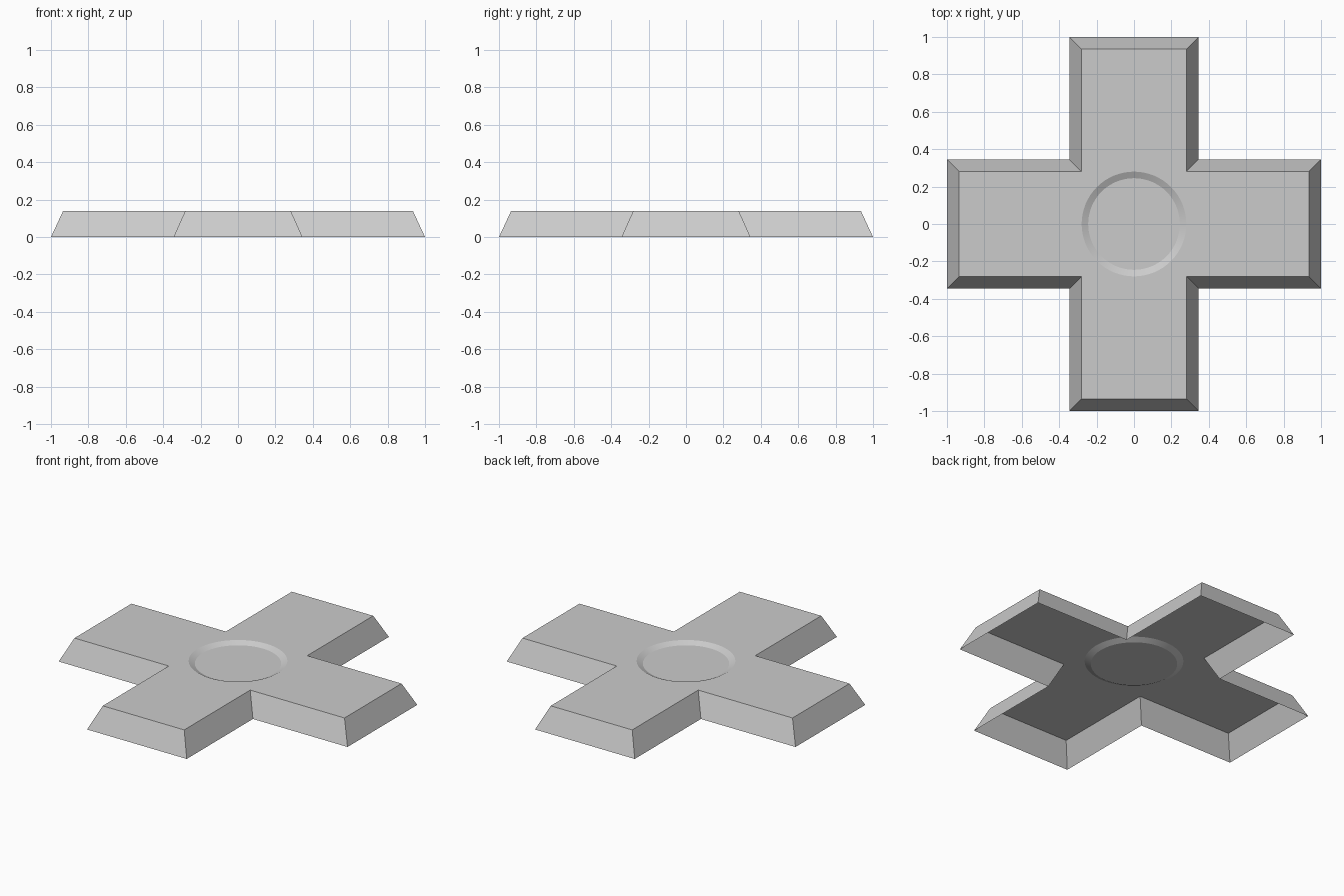
import bpy, bmesh
from math import cos, sin, pi, radians

if "Cube" in bpy.data.objects:
    bpy.data.objects.remove(bpy.data.objects["Cube"])

H = 0.14                 # plate height
DISH_Z = H - 0.017       # floor of the round recess


def cross_ring(bm, end, half, z):
    """Twelve-cornered plus outline, one arm (three corners) turned four times."""
    arm = [(end, -half), (end, half), (half, half)]
    verts = []
    for k in range(4):
        c, s = round(cos(k * pi / 2)), round(sin(k * pi / 2))
        verts += [bm.verts.new((x * c - y * s, x * s + y * c, z)) for x, y in arm]
    return verts


def circle_ring(bm, r, z, n=64):
    return [bm.verts.new((r * cos(2 * pi * i / n), r * sin(2 * pi * i / n), z))
            for i in range(n)]


def bridge(bm, a, b):
    n = len(a)
    for i in range(n):
        j = (i + 1) % n
        bm.faces.new((a[i], a[j], b[j], b[i]))


def loop_edges(bm, ring):
    n = len(ring)
    return [bm.edges.get((ring[i], ring[(i + 1) % n])) for i in range(n)]


bm = bmesh.new()

# Sloping outer walls, open underneath
base = cross_ring(bm, 1.0, 0.345, 0.0)
top = cross_ring(bm, 0.935, 0.282, H)
bridge(bm, base, top)

# Shallow round recess with sloped rim
rim = circle_ring(bm, 0.28, H)
floor = circle_ring(bm, 0.245, DISH_Z)
bridge(bm, rim, floor)
bm.faces.new(floor)

# Flat top between the plus outline and the recess
bmesh.ops.triangle_fill(bm, use_beauty=True, normal=(0, 0, 1),
                        edges=loop_edges(bm, top) + loop_edges(bm, rim))
bmesh.ops.recalc_face_normals(bm, faces=bm.faces)
bm.normal_update()
if sum(f.normal.z * f.calc_area() for f in bm.faces) < 0:
    bmesh.ops.reverse_faces(bm, faces=bm.faces)

mesh = bpy.data.meshes.new("cross_plate")
bm.to_mesh(mesh)
bm.free()
plate = bpy.data.objects.new("cross_plate", mesh)
bpy.context.collection.objects.link(plate)

# Smooth only around the recess rim
bpy.context.view_layer.objects.active = plate
plate.select_set(True)
bpy.ops.object.shade_smooth_by_angle(angle=radians(15))
